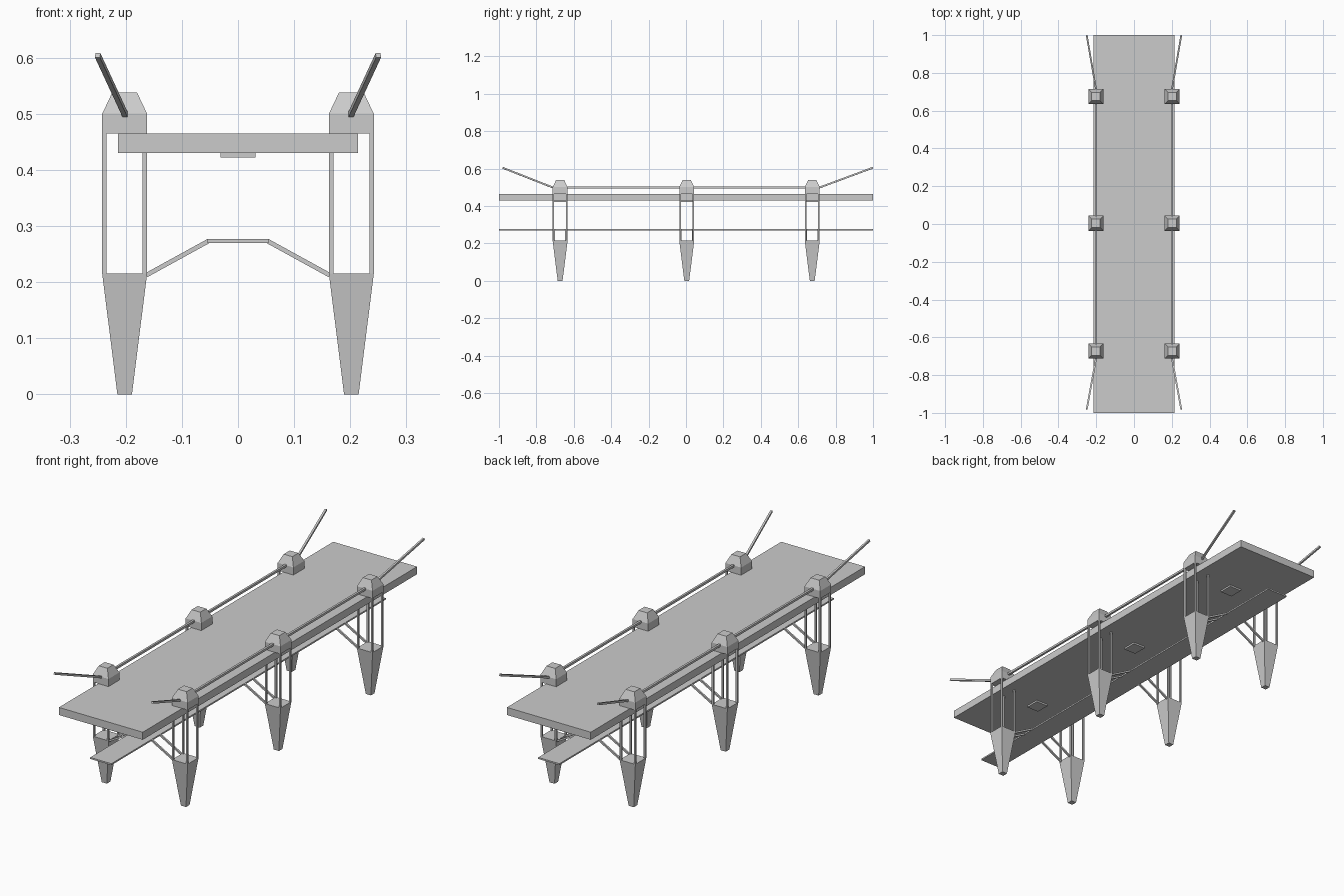
import bpy, bmesh
from mathutils import Vector

if "Cube" in bpy.data.objects:
    bpy.data.objects.remove(bpy.data.objects["Cube"])


def make(name, bm):
    bmesh.ops.recalc_face_normals(bm, faces=bm.faces)
    me = bpy.data.meshes.new(name)
    bm.to_mesh(me)
    bm.free()
    ob = bpy.data.objects.new(name, me)
    bpy.context.collection.objects.link(ob)
    return ob


def rings(bm, loops):
    # Skin a stack of four-sided loops and close both ends
    vs = [[bm.verts.new(p) for p in l] for l in loops]
    for a, b in zip(vs, vs[1:]):
        for i in range(4):
            j = (i + 1) % 4
            bm.faces.new((a[i], a[j], b[j], b[i]))
    bm.faces.new(vs[0][::-1])
    bm.faces.new(vs[-1])


def tower(bm, x, y, levels):
    # levels: (z, half width in x, half width in y)
    rings(bm, [[(x - hx, y - hy, z), (x + hx, y - hy, z),
                (x + hx, y + hy, z), (x - hx, y + hy, z)] for z, hx, hy in levels])


def bar(bm, a, b, t):
    # Square bar between two points
    a, b = Vector(a), Vector(b)
    d = (b - a).normalized()
    u = d.cross(Vector((0, 0, 1))).normalized() * t / 2
    v = u.cross(d)
    rings(bm, [[p - u - v, p + u - v, p + u + v, p - u + v] for p in (a, b)])


def box(name, size, z0, y=0):
    bm = bmesh.new()
    tower(bm, 0, y, [(z0, size[0] / 2, size[1] / 2), (z0 + size[2], size[0] / 2, size[1] / 2)])
    return make(name, bm)


PX, HALF = 0.202, 0.04
ROWS = (-0.673, 0.004, 0.675)

# Upper deck and lower walkway
box("deck", (0.428, 2.0, 0.035), 0.43)
box("lower_walkway", (0.108, 2.0, 0.007), 0.27)

for y in ROWS:
    # Plate under the deck
    box("underside_plate", (0.062, 0.066, 0.009), 0.422, y)
    for s in (-1, 1):
        # Tapered foot
        bm = bmesh.new()
        tower(bm, s * PX, y, [(0, 0.013, 0.013), (0.215, HALF, HALF)])
        make("pylon_foot", bm)
        # Bevelled cap
        bm = bmesh.new()
        tower(bm, s * PX, y, [(0.465, HALF, HALF), (0.50, HALF, HALF), (0.538, 0.022, 0.022)])
        make("pylon_cap", bm)
        # Four corner posts
        bm = bmesh.new()
        for dx in (-1, 1):
            for dy in (-1, 1):
                tower(bm, s * PX + dx * 0.036, y + dy * 0.036,
                      [(0.215, 0.004, 0.004), (0.465, 0.004, 0.004)])
        make("pylon_posts", bm)
        # Pair of struts carrying the walkway
        bm = bmesh.new()
        for dy in (-0.031, 0.031):
            bar(bm, (s * 0.164, y + dy, 0.212), (s * 0.052, y + dy, 0.2735), 0.008)
        make("walkway_struts", bm)

# Handrails between pylons and flared end rails
for s in (-1, 1):
    bm = bmesh.new()
    bar(bm, (s * PX, ROWS[0], 0.498), (s * PX, ROWS[2], 0.498), 0.01)
    make("handrail", bm)
    for y0, y1 in ((-0.705, -0.98), (0.707, 0.998)):
        bm = bmesh.new()
        bar(bm, (s * 0.2, y0, 0.496), (s * 0.25, y1, 0.604), 0.009)
        make("end_rail", bm)
